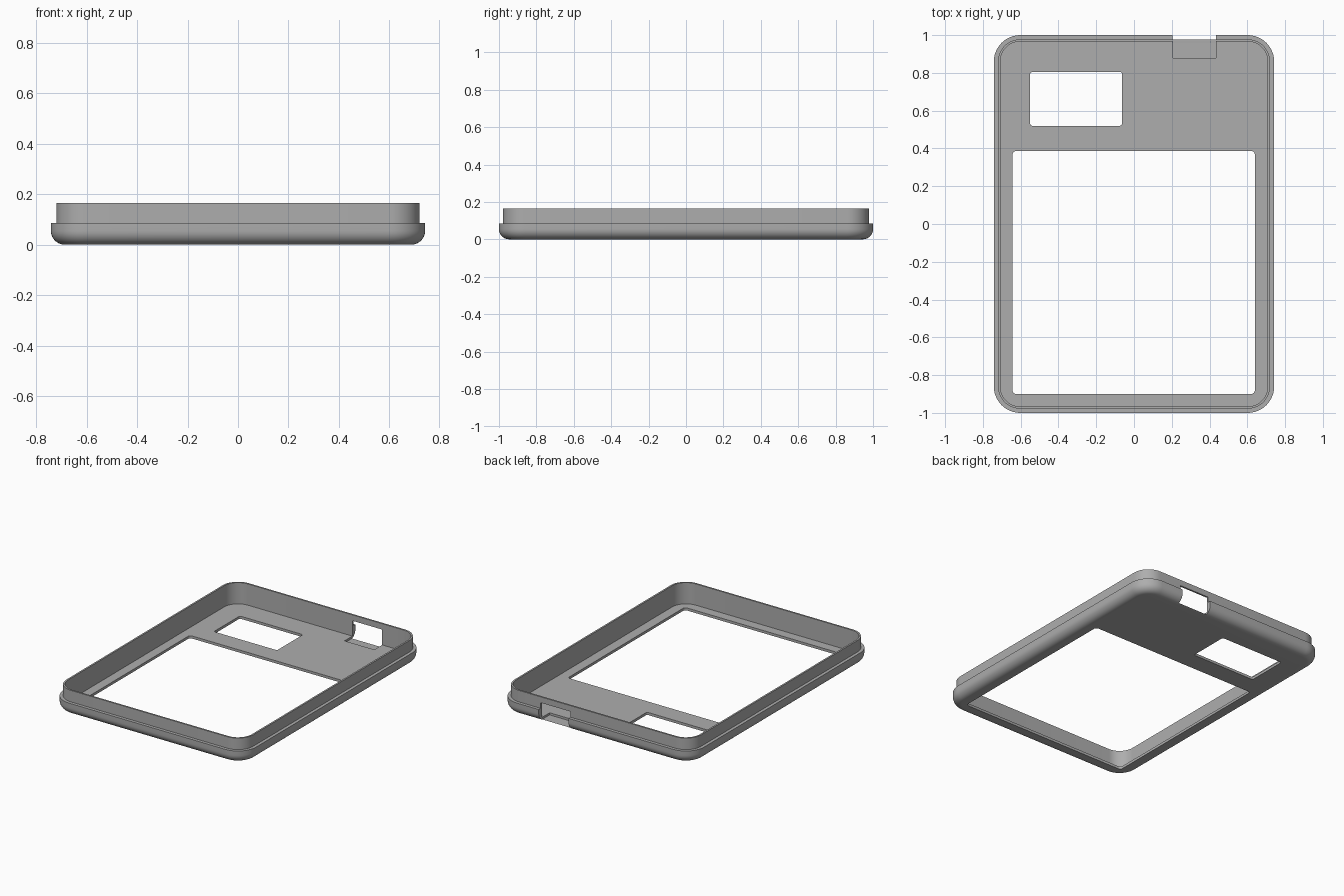
import bpy, bmesh, math

if "Cube" in bpy.data.objects:
    bpy.data.objects.remove(bpy.data.objects["Cube"])

HX, HY, R = 0.742, 1.0, 0.14      # outer half sizes and corner radius
FILLET, FLOOR = 0.055, 0.018


def rounded_rect(x0, x1, y0, y1, r, n):
    pts = []
    for cx, cy, a in ((x1 - r, y1 - r, 0), (x0 + r, y1 - r, 90),
                      (x0 + r, y0 + r, 180), (x1 - r, y0 + r, 270)):
        for i in range(n + 1):
            t = math.radians(a + 90 * i / n)
            pts.append((cx + r * math.cos(t), cy + r * math.sin(t)))
    return pts


def loft(name, rings):
    """Solid from a stack of (points, z) rings, capped at both ends."""
    bm = bmesh.new()
    loops = [[bm.verts.new((x, y, z)) for x, y in pts] for pts, z in rings]
    for a, b in zip(loops, loops[1:]):
        for i in range(len(a)):
            j = (i + 1) % len(a)
            bm.faces.new((a[i], a[j], b[j], b[i]))
    bm.faces.new(loops[0][::-1])
    bm.faces.new(loops[-1])
    bmesh.ops.recalc_face_normals(bm, faces=bm.faces)
    me = bpy.data.meshes.new(name)
    bm.to_mesh(me)
    bm.free()
    ob = bpy.data.objects.new(name, me)
    bpy.context.collection.objects.link(ob)
    return ob


def inset_ring(d, z):
    return rounded_rect(-HX + d, HX - d, -HY + d, HY - d, R - d, 12), z


# Tray shell: rounded bottom edge, outer wall, step, raised lip, inner wall, floor
profile = []
for i in range(9):
    a = math.radians(90 * i / 8)
    profile.append((FILLET * (1 - math.sin(a)), FILLET * (1 - math.cos(a))))
profile += [(0, 0.086), (0.022, 0.086), (0.022, 0.166), (0.034, 0.166), (0.034, FLOOR)]
case = loft("case_front_shell", [inset_ring(d, z) for d, z in profile])

# Openings: screen, small display, connector slot in the back wall
openings = [
    ("screen_cutter", (-0.643, 0.64, -0.90, 0.387), 0.02, -0.1, 0.1),
    ("display_cutter", (-0.55, -0.063, 0.52, 0.805), 0.012, -0.1, 0.1),
    ("connector_cutter", (0.205, 0.435, 0.88, 1.1), 0.001, 0.003, 0.125),
]
bpy.context.view_layer.objects.active = case
case.select_set(True)
for name, rect, r, z0, z1 in openings:
    pts = rounded_rect(*rect, r, 4)
    cutter = loft(name, [(pts, z0), (pts, z1)])
    mod = case.modifiers.new(name, 'BOOLEAN')
    mod.operation, mod.solver, mod.object = 'DIFFERENCE', 'EXACT', cutter
    bpy.ops.object.modifier_apply(modifier=name)
    bpy.data.objects.remove(cutter)

grey = bpy.data.materials.new("plain grey")
grey.diffuse_color = (0.42, 0.42, 0.42, 1)
grey.use_nodes = True
grey.node_tree.nodes["Principled BSDF"].inputs["Base Color"].default_value = grey.diffuse_color
case.data.materials.clear()
case.data.materials.append(grey)
bpy.ops.object.shade_smooth_by_angle(angle=math.radians(30))
